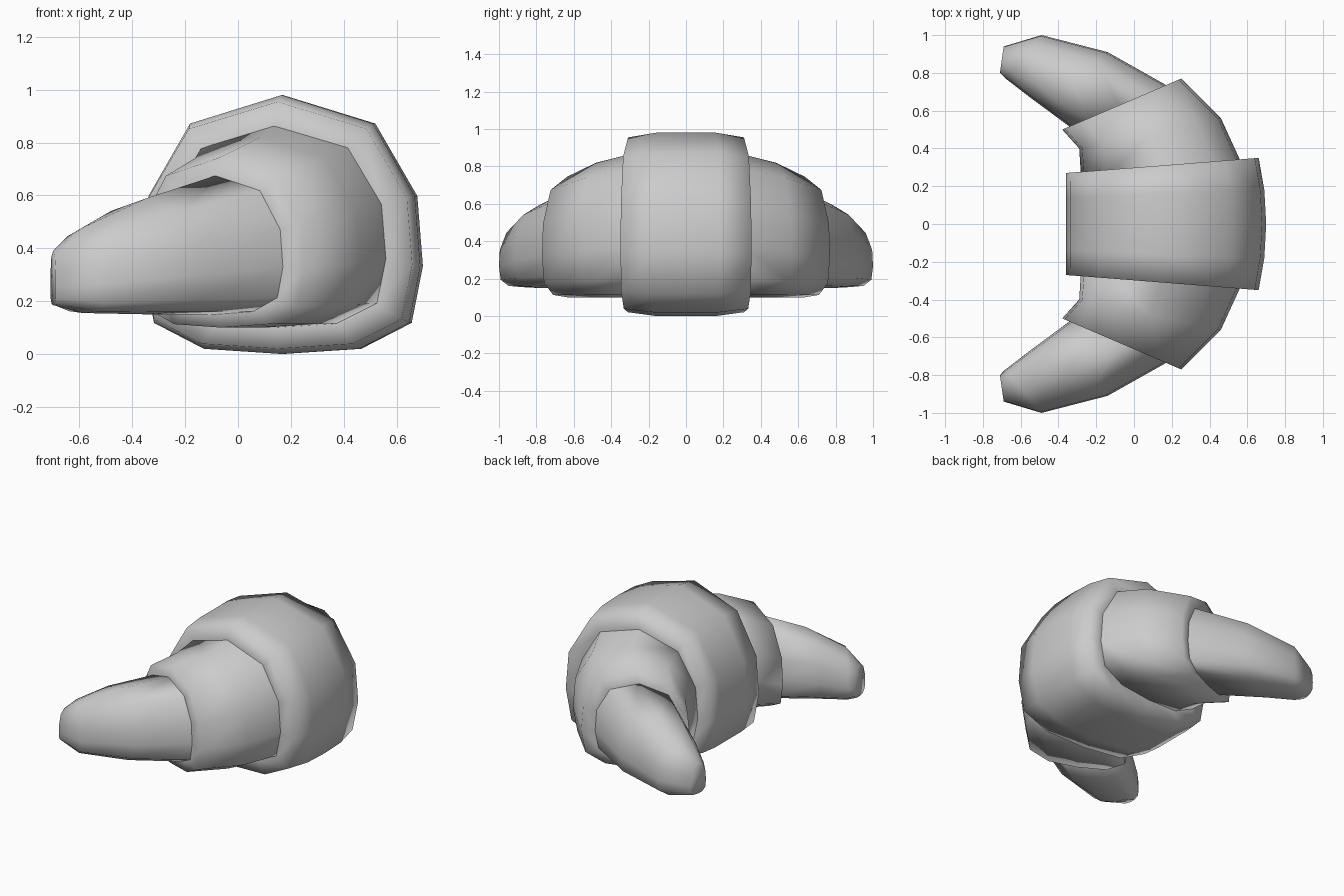
import bpy, bmesh
from mathutils import Vector

if "Cube" in bpy.data.objects:
    bpy.data.objects.remove(bpy.data.objects["Cube"])

dough = bpy.data.materials.new("light_grey_dough")
dough.use_nodes = True
dough.diffuse_color = (0.6, 0.6, 0.6, 1)
dough.node_tree.nodes["Principled BSDF"].inputs["Base Color"].default_value = (0.6, 0.6, 0.6, 1)

# Right half of the cross-section: offset from the middle, relative height
HALF = [(0, 1), (.33, .89), (.48, .61), (.5, .34), (.46, .12), (.28, .02), (0, 0)]
SECTION = HALF + [(-u, v) for u, v in HALF[-2:0:-1]]


def ring(inner, outer, low, high):
    """Upright cross-section spanning an inner and an outer plan point."""
    a, b = Vector(inner), Vector(outer)
    pts = []
    for u, v in SECTION:
        p = a.lerp(b, u + .5)
        pts.append(Vector((p.x, p.y, low + v * (high - low))))
    return pts


def shrink(pts, factor):
    """Lip ring: the same section drawn in toward its middle."""
    mid = sum(pts, Vector()) / len(pts)
    return [mid.lerp(p, factor) for p in pts]


def flip(pts):
    return [Vector((p.x, -p.y, p.z)) for p in pts]


def loft(name, rings, mirror=False):
    bm = bmesh.new()
    loops = [[bm.verts.new(p) for p in r] for r in rings]
    n = len(SECTION)
    for a, b in zip(loops, loops[1:]):
        for i in range(n):
            j = (i + 1) % n
            bm.faces.new((a[i], a[j], b[j], b[i]))
    bm.faces.new(loops[0])
    bm.faces.new(loops[-1])
    bmesh.ops.recalc_face_normals(bm, faces=bm.faces)
    mesh = bpy.data.meshes.new(name)
    bm.to_mesh(mesh)
    bm.free()
    mesh.materials.append(dough)
    obj = bpy.data.objects.new(name, mesh)
    bpy.context.collection.objects.link(obj)
    bpy.ops.object.select_all(action='DESELECT')
    obj.select_set(True)
    bpy.context.view_layer.objects.active = obj
    bpy.ops.object.shade_smooth_by_angle(angle=1.75)
    if mirror:
        mod = obj.modifiers.new("Mirror", 'MIRROR')
        mod.use_axis = (False, True, False)
    return obj


# Broad middle roll, with a lip at both ends
middle = ring((-.36, 0), (.70, 0), 0, .98)
near = ring((-.36, -.14), (.69, -.18), 0, .98)
edge = ring((-.36, -.27), (.66, -.35), .02, .955)
lip = shrink(edge, .8)
loft("middle_roll", [flip(lip), flip(edge), flip(near), middle, near, edge, lip])

# Shoulder rolls on both sides
shoulder_end = ring((-.38, -.50), (.25, -.77), .10, .745)
loft("shoulder_roll", [
    ring((-.28, -.24), (.57, -.32), .10, .87),
    ring((-.29, -.40), (.46, -.56), .10, .82),
    shoulder_end,
    shrink(shoulder_end, .75),
], mirror=True)

# Tapering horns
loft("horn", [
    ring((-.32, -.50), (.18, -.73), .15, .68),
    ring((-.55, -.67), (-.14, -.91), .15, .59),
    ring((-.68, -.77), (-.49, -1.0), .155, .48),
    ring((-.71, -.80), (-.69, -.94), .185, .39),
], mirror=True)
